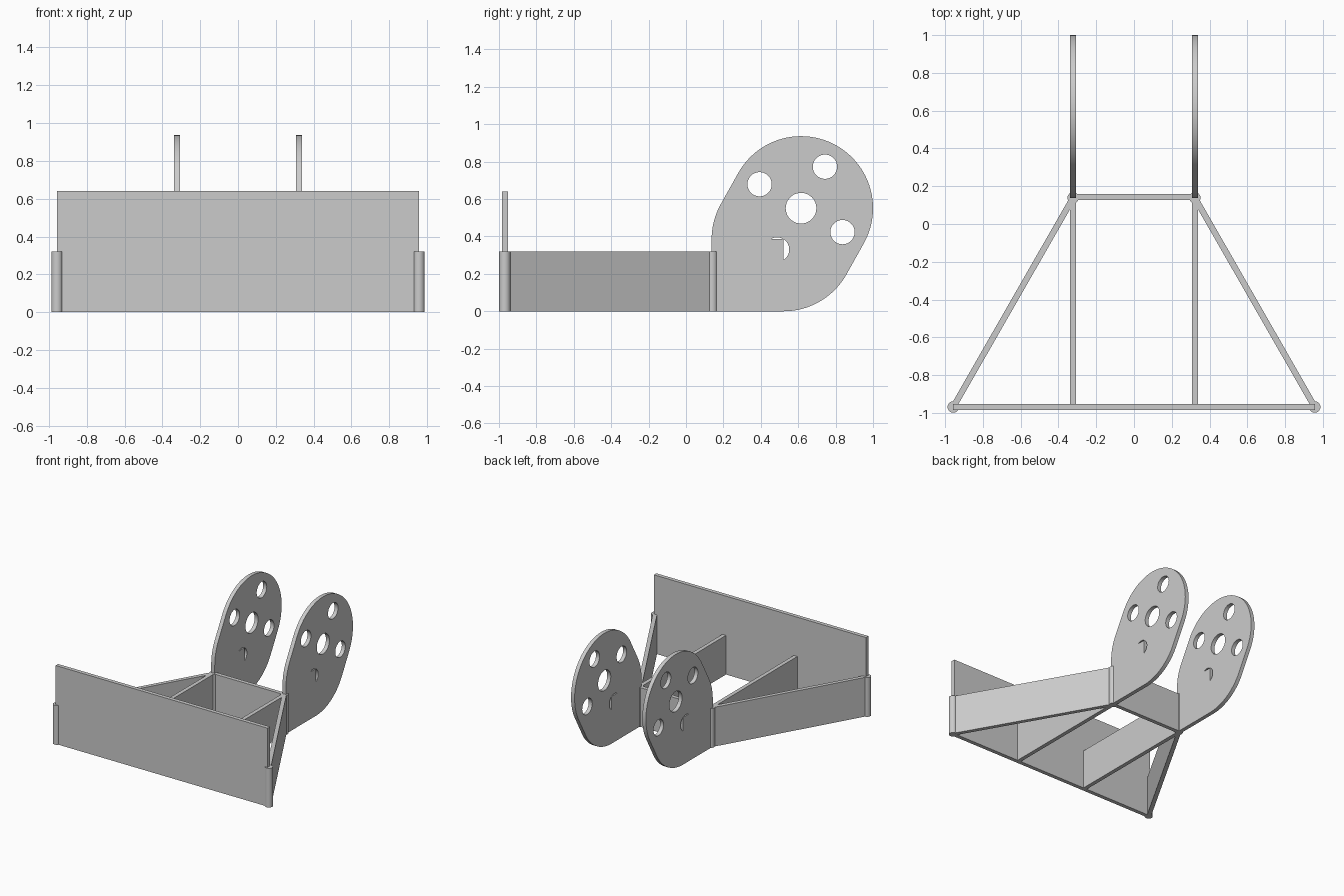
import bpy
from math import sin, cos, radians, hypot, atan2

cube = bpy.data.objects.get("Cube")
if cube:
    bpy.data.objects.remove(cube, do_unlink=True)

THICK = 0.032      # sheet thickness
LOW, HIGH = 0.32, 0.64   # wall heights
FRONT_X, FRONT_Y = 0.957, -0.969   # front corner posts
BACK_X, BACK_Y = 0.322, 0.139      # back corner posts

grey = bpy.data.materials.new("plain grey")
grey.use_nodes = True
colour = (0.6, 0.6, 0.6, 1)
grey.diffuse_color = colour
grey.node_tree.nodes["Principled BSDF"].inputs["Base Color"].default_value = colour


def finish(obj, name, smooth=False):
    obj.name = name
    obj.data.materials.clear()
    obj.data.materials.append(grey)
    if smooth:
        bpy.ops.object.shade_smooth_by_angle(angle=radians(30))


def wall(name, a, b, height):
    """Upright sheet between two plan points."""
    bpy.ops.mesh.primitive_cube_add(size=1)
    obj = bpy.context.object
    dx, dy = b[0] - a[0], b[1] - a[1]
    obj.scale = (hypot(dx, dy), THICK, height)
    obj.rotation_euler.z = atan2(dy, dx)
    obj.location = ((a[0] + b[0]) / 2, (a[1] + b[1]) / 2, height / 2)
    finish(obj, name)


def post(name, x, y):
    bpy.ops.mesh.primitive_cylinder_add(vertices=32, radius=0.03, depth=LOW,
                                        location=(x, y, LOW / 2))
    finish(bpy.context.object, name, True)


def arc(centre, radius, start, end, steps=24):
    angles = [radians(start + (end - start) * i / steps) for i in range(steps + 1)]
    return [(centre[0] + radius * cos(t), centre[1] + radius * sin(t)) for t in angles]


# Side plate outline: slanted rounded slot with a square lower corner
R, HOLE = 0.385, 0.065
low, top = (0.522, R), (0.615, 0.551)
outline = ([(low[0] - R, 0)] + arc(low, R, -90, -30) + arc(top, R, -30, 150, 48)
           + arc(low, R, 150, 180, 12))

# Central bore, three round bolt holes and one partly covered bolt hole
loops = [outline, arc(top, 0.082, 0, 360, 40)[:-1]]
for angle in (-30, 60, 150):
    t = radians(angle)
    centre = (top[0] + 0.256 * cos(t), top[1] + 0.256 * sin(t))
    loops.append(arc(centre, HOLE, 0, 360, 32)[:-1])
loops.append(arc((0.487, 0.33), HOLE, -57.4, 122.2) + [low])


def side_plate(name, x):
    curve = bpy.data.curves.new(name, "CURVE")
    curve.dimensions = "2D"
    curve.fill_mode = "BOTH"
    curve.extrude = THICK / 2
    for loop in loops:
        spline = curve.splines.new("POLY")
        spline.points.add(len(loop) - 1)
        for point, (u, v) in zip(spline.points, loop):
            point.co = (u, v, 0, 1)
        spline.use_cyclic_u = True
    obj = bpy.data.objects.new(name, curve)
    bpy.context.collection.objects.link(obj)
    obj.rotation_euler = (radians(90), 0, radians(90))
    obj.location.x = x
    bpy.ops.object.select_all(action="DESELECT")
    obj.select_set(True)
    bpy.context.view_layer.objects.active = obj
    bpy.ops.object.convert(target="MESH")
    finish(bpy.context.object, name, True)


# Cross walls
wall("front_wall", (-FRONT_X, FRONT_Y), (FRONT_X, FRONT_Y), HIGH)
wall("back_wall", (-BACK_X, BACK_Y + 0.005), (BACK_X, BACK_Y + 0.005), LOW)

# Mirrored parts
for side, s in (("left", 1), ("right", -1)):
    front, back = (s * FRONT_X, FRONT_Y), (s * BACK_X, BACK_Y)
    wall(side + "_slanted_wall", front, back, LOW)
    wall(side + "_inner_rail", (s * BACK_X, FRONT_Y), back, LOW)
    post(side + "_front_post", *front)
    post(side + "_back_post", *back)
    side_plate(side + "_side_plate", s * BACK_X)
